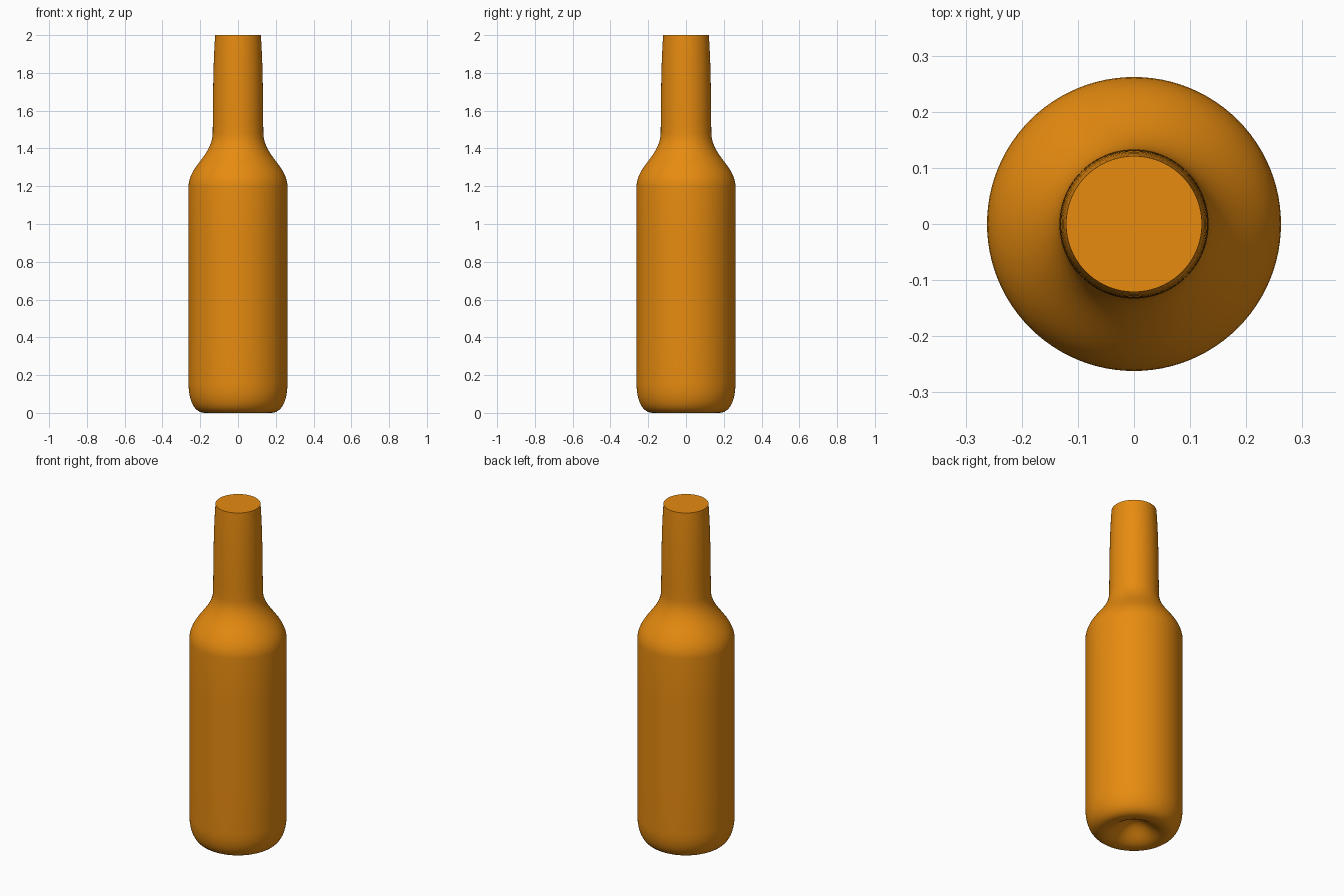
import bpy, bmesh, math
from mathutils import Vector
from mathutils.geometry import interpolate_bezier

if "Cube" in bpy.data.objects:
    bpy.data.objects.remove(bpy.data.objects["Cube"])

SIDES = 96


def curve(p0, h0, h1, p1, steps):
    pts = [Vector((x, 0, z)) for x, z in (p0, h0, h1, p1)]
    return [(v.x, v.z) for v in interpolate_bezier(*pts, steps + 1)]


# Half profile (radius, height), from the centre of the base up to the mouth
segments = [
    ((0, .08), (.07, .08), (.10, .0), (.175, 0), 14),               # hollow base
    ((.175, 0), (.23, .0), (.262, .06), (.262, .16), 12),           # bottom corner
    ((.262, .16), (.262, .5), (.262, .85), (.262, 1.2), 4),         # body wall
    ((.262, 1.2), (.258, 1.31), (.138, 1.36), (.134, 1.48), 18),    # shoulder
    ((.134, 1.48), (.132, 1.68), (.132, 1.84), (.121, 2.0), 10),    # neck
]
profile = []
for s in segments:
    pts = curve(*s)
    profile += pts if not profile else pts[1:]

# Revolve the profile
bm = bmesh.new()
base = bm.verts.new((0, 0, profile[0][1]))
rings = []
for r, z in profile[1:]:
    rings.append([bm.verts.new((r * math.cos(2 * math.pi * i / SIDES),
                                r * math.sin(2 * math.pi * i / SIDES), z))
                  for i in range(SIDES)])
for i in range(SIDES):
    j = (i + 1) % SIDES
    bm.faces.new((base, rings[0][j], rings[0][i]))
    for a, b in zip(rings, rings[1:]):
        bm.faces.new((a[i], a[j], b[j], b[i]))
# Flat closed mouth
bm.faces.new(rings[-1])
bmesh.ops.recalc_face_normals(bm, faces=bm.faces)

mesh = bpy.data.meshes.new("bottle")
bm.to_mesh(mesh)
bm.free()
bottle = bpy.data.objects.new("bottle", mesh)
bpy.context.collection.objects.link(bottle)

# Amber glass colour
amber = bpy.data.materials.new("amber_glass")
amber.diffuse_color = (.80, .26, .005, 1)
amber.use_nodes = True
amber.node_tree.nodes["Principled BSDF"].inputs["Base Color"].default_value = amber.diffuse_color
mesh.materials.append(amber)

bpy.context.view_layer.objects.active = bottle
bottle.select_set(True)
bpy.ops.object.shade_smooth_by_angle(angle=math.radians(40))
